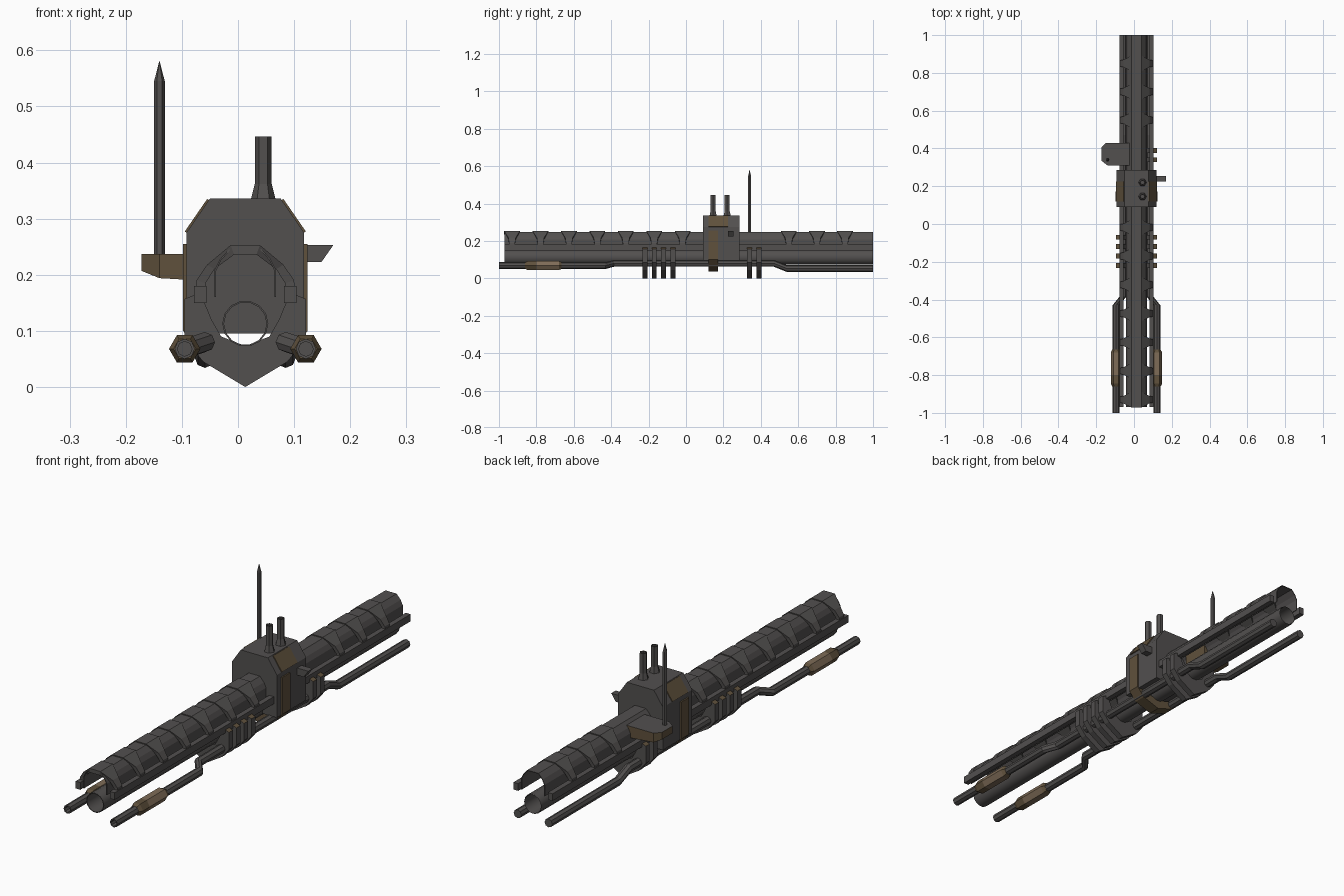
import bpy, bmesh, math

if "Cube" in bpy.data.objects:
    bpy.data.objects.remove(bpy.data.objects["Cube"])

CX = 0.013  # centre line of the gun body


def material(name, rgb):
    m = bpy.data.materials.new(name)
    m.use_nodes = True
    m.diffuse_color = (*rgb, 1)
    m.node_tree.nodes["Principled BSDF"].inputs["Base Color"].default_value = (*rgb, 1)
    return m


GREY = material("gunmetal grey", (0.085, 0.08, 0.078))
BROWN = material("dark brown", (0.115, 0.082, 0.045))
TAN = material("worn tan", (0.21, 0.15, 0.095))


def loft(name, sections, mats=(GREY,), closed=True, caps=True, rule=None):
    """Skin a list of equal-length point loops; rule(face) picks the material."""
    bm = bmesh.new()
    rings = [[bm.verts.new(p) for p in s] for s in sections]
    n = len(rings[0])
    for a, b in zip(rings, rings[1:]):
        for i in range(n if closed else n - 1):
            j = (i + 1) % n
            bm.faces.new((a[i], a[j], b[j], b[i]))
    if caps:
        bm.faces.new(rings[0])
        bm.faces.new(rings[-1])
    bmesh.ops.recalc_face_normals(bm, faces=bm.faces)
    bm.normal_update()
    if rule:
        for f in bm.faces:
            f.material_index = rule(f)
    me = bpy.data.meshes.new(name)
    bm.to_mesh(me)
    bm.free()
    for m in mats:
        me.materials.append(m)
    ob = bpy.data.objects.new(name, me)
    bpy.context.collection.objects.link(ob)
    return ob


def prism(name, outline, y0, y1, **kw):
    """Extrude an x-z outline along y."""
    return loft(name, [[(x, y, z) for x, z in outline] for y in (y0, y1)], **kw)


def ring(c, r, sides, axis):
    pts = []
    for k in range(sides):
        a = 2 * math.pi * k / sides
        u, v = r * math.cos(a), r * math.sin(a)
        pts.append((c[0] + u, c[1], c[2] + v) if axis == "y" else (c[0] + u, c[1] + v, c[2]))
    return pts


def tube(name, path, sides=6, axis="y", **kw):
    """Tube through (x, y, z, radius) stations."""
    return loft(name, [ring(p[:3], p[3], sides, axis) for p in path], **kw)


def mirrored(half):
    """Complete a left-half profile, ending near the centre line, to both sides."""
    return [(CX + p[0], *p[1:]) for p in half] + \
           [(CX - p[0], *p[1:]) for p in reversed(half) if p[0] != 0]


# Barrel: thin open tube with an inner wall
barrel = tube("barrel", [(CX, 1, 0.113, 0.041), (CX, -0.97, 0.113, 0.041),
                         (CX, -0.97, 0.113, 0.038), (CX, 1, 0.113, 0.038)], sides=14, caps=False)

# Upper shroud: faceted arch, open below
arch = mirrored([(0.055, 0.16), (0.055, 0.208), (0.045, 0.228), (0.026, 0.249)])
inner = mirrored([(0.052, 0.16), (0.052, 0.207), (0.043, 0.226), (0.025, 0.246)])
prism("shroud", arch + inner[::-1], -0.97, 1)

# Side rails
for side, tag in ((1, "left"), (-1, "right")):
    x = CX + side * 0.08
    prism("rail_" + tag, [(x - .011, .15), (x + .011, .15), (x + .011, .18), (x - .011, .18)], -0.97, 1)

# Ribs: wide over the top, narrow at the sides (offset, height, half width)
outer_rib = mirrored([(.089, .16, .016), (.087, .19, .016), (.068, .218, .02), (.026, .253, .042)])
inner_rib = mirrored([(.073, .16, .016), (.071, .185, .016), (.055, .21, .02), (.02, .236, .042)])
for i, y in enumerate([-0.93 + 0.152 * k for k in range(7)] + [0.55, 0.70, 0.85]):
    loft(f"rib_{i + 1}", [[(a[0], y - a[2], a[1]), (a[0], y + a[2], a[1]),
                           (b[0], y + b[2], b[1]), (b[0], y - b[2], b[1])]
                          for a, b in zip(outer_rib, inner_rib)])


# V-shaped clamps
def clamp(name, y, width, outer, inner, mats, rule=None):
    loft(name, [[(a[0], y - width, a[1]), (a[0], y + width, a[1]),
                 (b[0], y + width, b[1]), (b[0], y - width, b[1])]
                for a, b in zip(mirrored(outer), mirrored(inner))], mats=mats, rule=rule)


for i, y in enumerate((-0.22, -0.17, -0.12, -0.07, 0.34, 0.39)):
    clamp(f"clamp_{i + 1}", y, 0.013,
          [(.108, .157), (.108, .085), (.075, .045), (0, 0)],
          [(.08, .168), (.06, .12), (.043, .09), (0, .073)],
          (GREY, BROWN), lambda f: int(f.normal.z > 0.6 and f.calc_center_median().z > 0.15))

# Receiver block and its brown strap
block = mirrored([(.105, .095), (.105, .275), (.063, .336)])
prism("receiver_block", block, 0.09, 0.285)
clamp("receiver_strap", 0.145, 0.026,
      [(.111, .255), (.111, .10), (.078, .062), (0, .036)],
      [(.10, .255), (.10, .11), (.06, .09), (0, .073)], (BROWN,))

# Brown panels on the sloping shoulders
for side, tag in ((1, "left"), (-1, "right")):
    prism("shoulder_panel_" + tag,
          [(CX + side * px, z) for px, z in ((.104, .275), (.108, .277), (.068, .335), (.064, .333))],
          0.12, 0.225, mats=(BROWN,))

# Exhaust stacks
for i, y in enumerate((0.145, 0.22)):
    tube(f"stack_{i + 1}", [(.045, y, .33, .023), (.045, y, .362, .015), (.045, y, .446, .015),
                            (.045, y, .446, .010), (.045, y, .42, .010)], axis="z")

# Cocking knob on the left of the block
prism("side_knob", [(.11, .253), (.17, .253), (.149, .223), (.11, .223)], 0.225, 0.255)

# Bracket on the right, grey on top and brown below
plan = [(-.172, .335), (-.172, .405), (-.15, .43), (-.02, .43), (-.02, .31), (-.14, .31)]
low = {-.172: .207, -.15: .198, -.14: .194}
loft("antenna_bracket", [[(x, y, low.get(x, .187)) for x, y in plan],
                         [(x, y, .237) for x, y in plan]],
     mats=(GREY, BROWN), rule=lambda f: int(f.normal.z < 0.5))

# Antenna spike
tube("antenna", [(-.14, .34, .22, .0095), (-.14, .34, .545, .0095), (-.14, .34, .58, .0005)], axis="z")

# Side pipes with kinks, open front ends, and their sleeves
for side, tag in ((1, "left"), (-1, "right")):
    def px(offset):
        return CX + side * offset

    tube("pipe_" + tag, [(px(.108), -.93, .068, .013), (px(.108), -1, .068, .013),
                         (px(.108), -1, .068, .018), (px(.108), -.43, .068, .018),
                         (px(.072), -.385, .08, .018), (px(.072), .47, .08, .018),
                         (px(.072), .54, .052, .018), (px(.072), 1, .052, .018)], sides=8)
    tube("sleeve_" + tag, [(px(.108), y, .068, r) for y, r in
                           ((-.86, .02), (-.845, .028), (-.80, .028), (-.68, .028), (-.665, .02))],
         mats=(BROWN, TAN), rule=lambda f: int(-0.8 < f.calc_center_median().y < -0.675))

# Smooth the round barrel
for ob in bpy.context.selected_objects:
    ob.select_set(False)
bpy.context.view_layer.objects.active = barrel
barrel.select_set(True)
bpy.ops.object.shade_smooth_by_angle(angle=math.radians(40))
